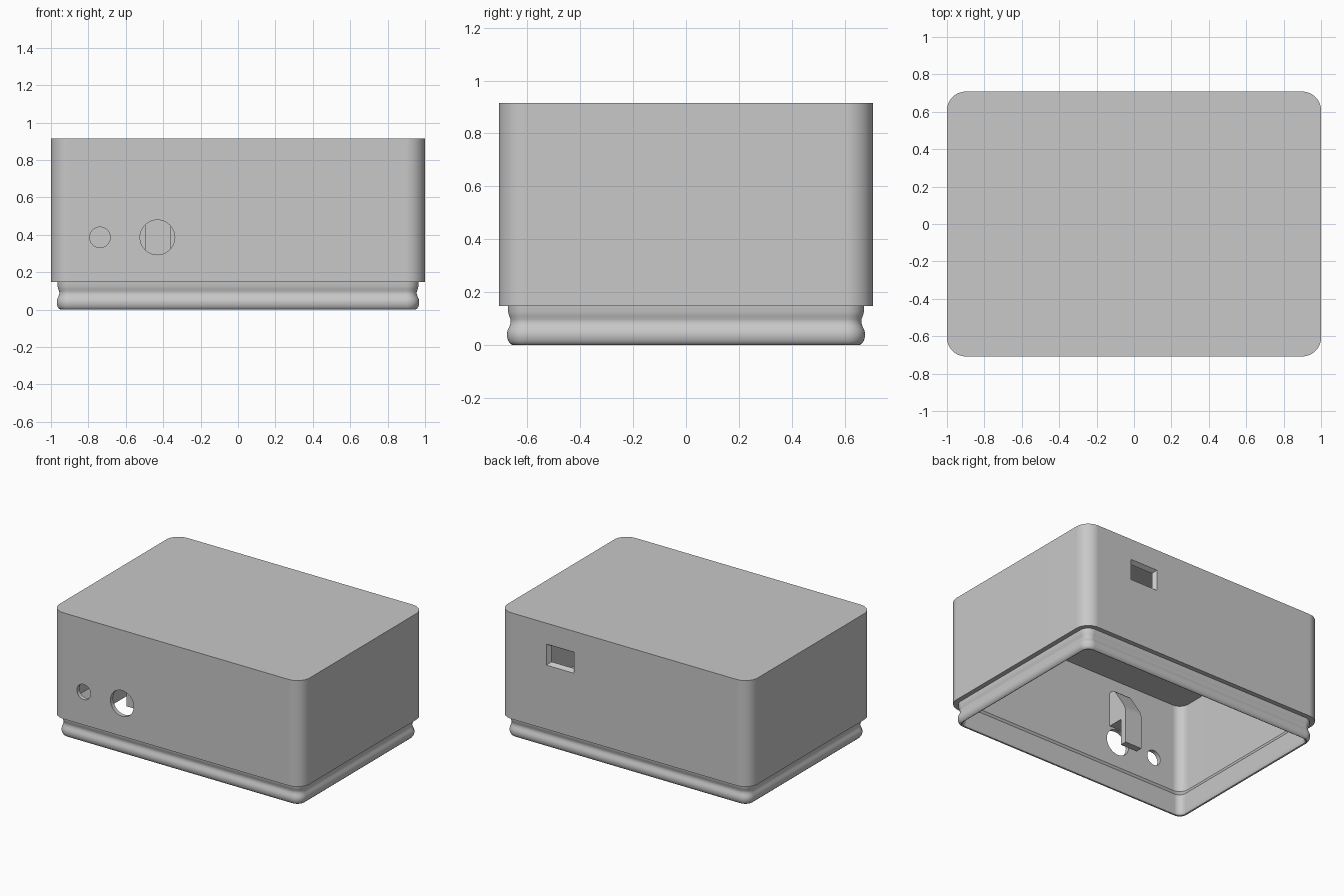
import bpy, bmesh, math
from mathutils import Matrix

cube = bpy.data.objects.get("Cube")
if cube:
    bpy.data.objects.remove(cube, do_unlink=True)

HALF_X, HALF_Y, CORNER, WALL = 1.0, 0.708, 0.1, 0.03

grey = bpy.data.materials.new("plain grey")
grey.use_nodes = True
colour = (0.58, 0.58, 0.58, 1)
grey.diffuse_color = colour
grey.node_tree.nodes["Principled BSDF"].inputs["Base Color"].default_value = colour


def make_object(name, bm):
    bmesh.ops.recalc_face_normals(bm, faces=bm.faces)
    mesh = bpy.data.meshes.new(name)
    bm.to_mesh(mesh)
    bm.free()
    mesh.materials.append(grey)
    obj = bpy.data.objects.new(name, mesh)
    bpy.context.collection.objects.link(obj)
    return obj


def rounded_ring(bm, inset, z, steps=10):
    """Rounded rectangle of vertices, pulled in from the outer wall."""
    r = max(CORNER - inset, 0.05)
    cx, cy = HALF_X - inset - r, HALF_Y - inset - r
    ring = []
    for quarter, (sx, sy) in enumerate([(1, 1), (-1, 1), (-1, -1), (1, -1)]):
        for i in range(steps + 1):
            a = math.pi / 2 * (quarter + i / steps)
            ring.append(bm.verts.new((sx * cx + r * math.cos(a), sy * cy + r * math.sin(a), z)))
    return ring


# Shell: lofted from the top, down the outside, round the snap lip and up inside
profile = [(0, 0.915), (0, 0.148), (0.034, 0.148), (0.035, 0.125), (0.039, 0.11),
           (0.044, 0.097), (0.045, 0.085), (0.041, 0.072), (0.034, 0.058),
           (0.031, 0.045), (0.031, 0.03), (0.036, 0.014), (0.044, 0.004),
           (0.052, 0), (0.058, 0.003), (0.062, 0.012), (0.065, 0.03),
           (0.066, 0.15), (WALL, 0.2), (WALL, 0.842)]
bm = bmesh.new()
rings = [rounded_ring(bm, inset, z) for inset, z in profile]
for a, b in zip(rings, rings[1:]):
    for i in range(len(a)):
        j = (i + 1) % len(a)
        bm.faces.new((a[i], a[j], b[j], b[i]))
bm.faces.new(rings[0])
bm.faces.new(rings[-1])
shell = make_object("enclosure_shell", bm)


def cut(cutter):
    cutter.hide_render = True
    mod = shell.modifiers.new("opening", 'BOOLEAN')
    mod.operation = 'DIFFERENCE'
    mod.solver = 'EXACT'
    mod.object = cutter
    bpy.context.view_layer.objects.active = shell
    bpy.ops.object.modifier_apply(modifier=mod.name)
    bpy.data.objects.remove(cutter, do_unlink=True)


# Round front openings
for x, radius in [(-0.738, 0.055), (-0.431, 0.093)]:
    bm = bmesh.new()
    place = Matrix.Translation((x, -0.68, 0.386)) @ Matrix.Rotation(math.pi / 2, 4, 'X')
    bmesh.ops.create_cone(bm, cap_ends=True, segments=48, radius1=radius,
                          radius2=radius, depth=0.2, matrix=place)
    cut(make_object("round_cutter", bm))

# Rectangular back opening, narrowing inwards
bm = bmesh.new()
bmesh.ops.create_cube(bm, size=2)
for v in bm.verts:
    depth = v.co.y * 0.035
    v.co = (0.508 + v.co.x * (0.101 + 0.6 * depth), 0.693 + depth,
            0.688 + v.co.z * (0.067 + 0.6 * depth))
cut(make_object("window_cutter", bm))

# Cable hook hanging behind the large opening, as a side profile (depth, height)
wall_y = -HALF_Y + WALL
hook_profile = [(-0.01, 0.735), (0.025, 0.735), (0.042, 0.73), (0.058, 0.714),
                (0.144, 0.58), (0.156, 0.555), (0.162, 0.525),
                (0.162, 0.293), (0.113, 0.293), (0.113, 0.485), (-0.01, 0.485)]
bm = bmesh.new()
side = bm.faces.new([bm.verts.new((-0.497, wall_y + d, z)) for d, z in hook_profile])
grown = bmesh.ops.extrude_face_region(bm, geom=[side], use_keep_orig=True)
moved = [v for v in grown["geom"] if isinstance(v, bmesh.types.BMVert)]
bmesh.ops.translate(bm, verts=moved, vec=(0.135, 0, 0))
hook = make_object("cable_hook", bm)

# Smooth the curves, keep the edges sharp and the flat walls even
bpy.ops.object.select_all(action='DESELECT')
for obj in (shell, hook):
    obj.select_set(True)
bpy.context.view_layer.objects.active = shell
bpy.ops.object.shade_smooth_by_angle(angle=math.radians(35))
for obj in (shell, hook):
    even = obj.modifiers.new("even_shading", 'WEIGHTED_NORMAL')
    even.keep_sharp = True
